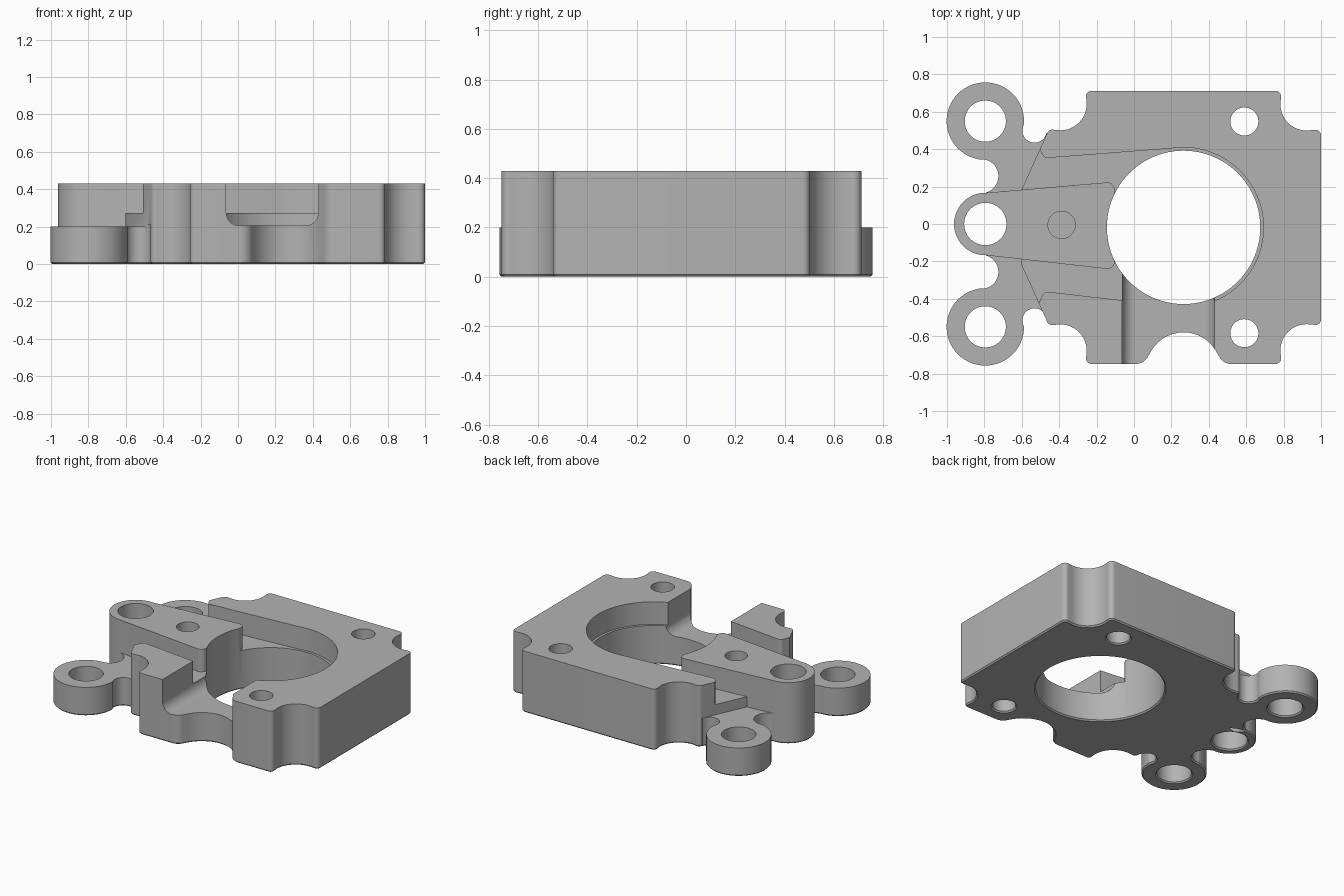
import bpy, bmesh
from math import pi, cos, sin, tan
from mathutils import Vector, Matrix

cube = bpy.data.objects.get("Cube")
if cube:
    bpy.data.objects.remove(cube, do_unlink=True)

grey = bpy.data.materials.new("machined_grey")
grey.use_nodes = True
COLOUR = (0.45, 0.45, 0.45, 1)
grey.diffuse_color = COLOUR
grey.node_tree.nodes["Principled BSDF"].inputs["Base Color"].default_value = COLOUR

TOP, PLATE, FLOOR, SLOT = 0.43, 0.2, 0.272, 0.205
MID = -0.018   # y of the body's mirror line


def rounded(corners, steps=10):
    """Outline from (x, y, radius) corners, each filleted, convex or concave."""
    out, n = [], len(corners)
    for i, (x, y, r) in enumerate(corners):
        p = Vector((x, y))
        if not r:
            out.append(p)
            continue
        a = (Vector(corners[i - 1][:2]) - p).normalized()
        b = (Vector(corners[(i + 1) % n][:2]) - p).normalized()
        half = a.angle(b) / 2
        centre = p + (a + b).normalized() * (r / sin(half))
        start = p + a * (r / tan(half)) - centre
        sweep = pi - 2 * half
        turn = 1 if a.x * b.y - a.y * b.x < 0 else -1
        for k in range(steps + 1):
            out.append(centre + Matrix.Rotation(turn * sweep * k / steps, 2) @ start)
    return out


def prism(name, outline, low, high):
    bm = bmesh.new()
    face = bm.faces.new([bm.verts.new((p[0], p[1], low)) for p in outline])
    new = bmesh.ops.extrude_face_region(bm, geom=[face])["geom"]
    bmesh.ops.translate(bm, vec=(0, 0, high - low),
                        verts=[v for v in new if isinstance(v, bmesh.types.BMVert)])
    bmesh.ops.recalc_face_normals(bm, faces=bm.faces)
    mesh = bpy.data.meshes.new(name)
    bm.to_mesh(mesh)
    bm.free()
    mesh.materials.append(grey)
    ob = bpy.data.objects.new(name, mesh)
    bpy.context.collection.objects.link(ob)
    return ob


def disc(name, x, y, r, low, high, sides=64):
    ring = [(x + r * cos(2 * pi * k / sides), y + r * sin(2 * pi * k / sides))
            for k in range(sides)]
    return prism(name, ring, low, high)


def combine(target, tool, operation):
    mod = target.modifiers.new("combine", "BOOLEAN")
    mod.operation, mod.solver, mod.object = operation, "EXACT", tool
    bpy.context.view_layer.objects.active = target
    bpy.ops.object.modifier_apply(modifier=mod.name)
    bpy.data.objects.remove(tool, do_unlink=True)


def add(tool):
    combine(block, tool, "UNION")


def cut(tool):
    combine(block, tool, "DIFFERENCE")


# Main body: scalloped corners mirrored front to back, scoop in the front edge
left = [(-0.602, MID + 0.2, 0), (-0.455, MID + 0.525, 0.03),
        (-0.235, MID + 0.5, 0.14), (-0.26, MID + 0.73, 0.03)]
right = [(0.79, MID + 0.73, 0.03), (0.765, MID + 0.5, 0.14), (1.0, MID + 0.525, 0.03)]
back = left + right
front = [(x, 2 * MID - y, r) for x, y, r in reversed(back)]
scoop = [(0.478, MID - 0.73, 0.07), (0.265, -0.38, 0.2), (0.052, MID - 0.73, 0.07)]
block = prism("bearing_block", rounded(back + front[:3] + scoop + front[3:], 14), 0, TOP)

# Recessed channel and counterbore around the bore
channel = [(0.24, 0.407, 0), (-0.48, 0.352, 0.03), (-0.54, 0.47, 0), (-0.75, 0.47, 0),
           (-0.75, -0.49, 0), (-0.54, -0.49, 0), (-0.48, -0.36, 0.03), (0.24, -0.443, 0)]
cut(prism("channel_cutter", rounded(channel), FLOOR, 1))
cut(disc("counterbore_cutter", 0.265, MID, 0.427, FLOOR, 1, 96))

# Raised centre arm with its end boss
arm = [(-0.79, 0.167, 0), (-0.103, 0.226, 0.04), (-0.103, -0.245, 0.04), (-0.79, -0.167, 0)]
add(prism("centre_arm", rounded(arm), 0, TOP))
add(disc("centre_boss", -0.795, 0, 0.167, 0, TOP))

# Low mounting plate with an ear at each end
plate = [(-0.79, 0.55), (-0.465, 0.485), (-0.465, -0.515), (-0.79, -0.55)]
add(prism("low_plate", plate, 0, PLATE))
for side in (1, -1):
    add(disc("ear", -0.795, side * 0.55, 0.207, 0, PLATE))
for side in (1, -1):
    cut(disc("inner_relief", -0.815, side * 0.256, 0.09, -1, PLATE + 0.01))
    cut(disc("outer_relief", -0.532, side * 0.508 - 0.008, 0.065, -1, PLATE + 0.01))
    cut(disc("ear_hole", -0.795, side * 0.55, 0.11, -1, 1))
    cut(disc("bolt_hole", 0.59, MID + side * 0.566, 0.075, -1, 1, 40))
cut(disc("boss_hole", -0.795, 0, 0.113, -1, 1))
cut(disc("arm_hole", -0.387, -0.005, 0.073, -1, 1, 40))

# Round-bottomed slot from the front into the bore
slot = prism("slot_cutter", rounded([(-0.063, SLOT, 0.07), (0.43, SLOT, 0.07),
                                     (0.43, 1, 0), (-0.063, 1, 0)]), 0.25, 1)
slot.data.transform(Matrix.Rotation(pi / 2, 4, "X"))
cut(slot)
cut(disc("bore_cutter", 0.265, MID, 0.41, -1, 1, 96))

# Small chamfer round every bottom edge
bm = bmesh.new()
bm.from_mesh(block.data)
bmesh.ops.remove_doubles(bm, verts=bm.verts, dist=0.0008)
bmesh.ops.dissolve_limit(bm, angle_limit=0.01, verts=bm.verts, edges=bm.edges)
bm.normal_update()
rim = [e for e in bm.edges if len(e.link_faces) == 2
       and all(abs(v.co.z) < 1e-4 for v in e.verts)
       and min(f.normal.z for f in e.link_faces) < -0.9
       and max(f.normal.z for f in e.link_faces) > -0.5]
bmesh.ops.bevel(bm, geom=rim, offset=0.009, segments=1, affect="EDGES",
                profile=0.5, clamp_overlap=False)
bmesh.ops.triangulate(bm, faces=[f for f in bm.faces if abs(f.normal.z) > 0.99])
bm.to_mesh(block.data)
bm.free()

bpy.ops.object.select_all(action="DESELECT")
block.select_set(True)
bpy.context.view_layer.objects.active = block
bpy.ops.object.shade_smooth_by_angle(angle=0.5)
